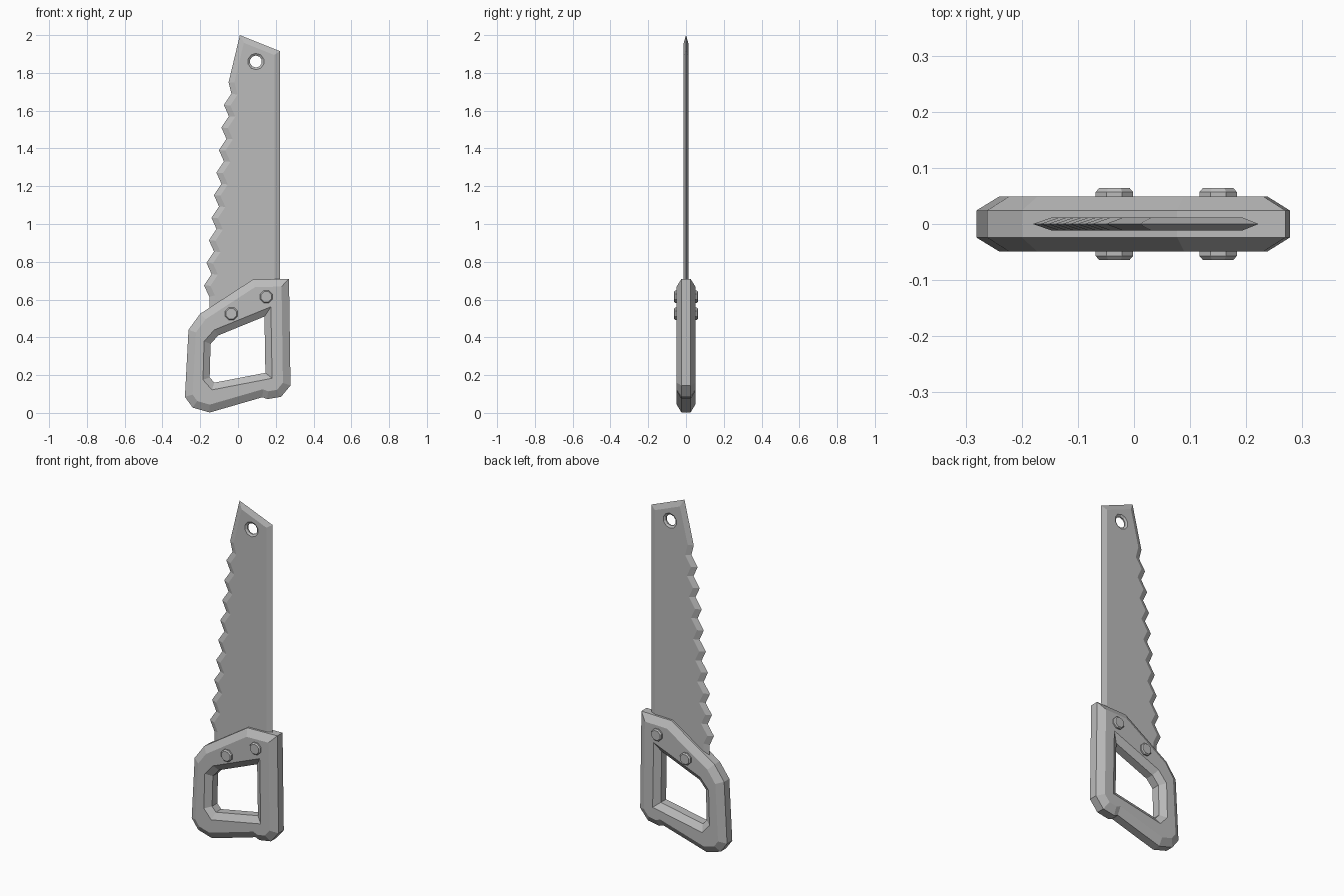
import bpy, bmesh, math
from mathutils import Vector

cube = bpy.data.objects.get("Cube")
if cube:
    bpy.data.objects.remove(cube, do_unlink=True)

grey = bpy.data.materials.new("light grey")
grey.use_nodes = True
grey.diffuse_color = (0.5, 0.5, 0.5, 1)
grey.node_tree.nodes["Principled BSDF"].inputs["Base Color"].default_value = (0.5, 0.5, 0.5, 1)


def ngon(cx, cz, radius, sides):
    turn = math.tau / sides
    return [(cx + radius * math.cos((i + .5) * turn), cz + radius * math.sin((i + .5) * turn))
            for i in range(sides)]


def oriented(points, anticlockwise):
    pts = [Vector(p) for p in points]
    area = sum(a.x * b.y - b.x * a.y for a, b in zip(pts, pts[1:] + pts[:1]))
    return pts if (area > 0) == anticlockwise else pts[::-1]


def mitre_offset(pts, dist):
    """Move a loop to its left by dist, keeping the edges parallel."""
    out = []
    for i, p in enumerate(pts):
        d1 = (p - pts[i - 1]).normalized()
        d2 = (pts[(i + 1) % len(pts)] - p).normalized()
        n1, n2 = Vector((-d1.y, d1.x)), Vector((-d2.y, d2.x))
        out.append(p + (n1 + n2) * dist / (1 + n1.dot(n2)))
    return out


def chamfered_plate(name, face_y, loops):
    """Plate in the xz plane; each loop is (points, bevel width, half rim thickness)."""
    bm = bmesh.new()
    caps = ([], [])
    for i, (points, inset, rim_y) in enumerate(loops):
        pts = oriented(points, i == 0)
        inner = mitre_offset(pts, inset)
        levels = [(inner, -face_y), (pts, -rim_y), (pts, rim_y), (inner, face_y)]
        if rim_y == 0:
            levels.pop(1)
        rings = [[bm.verts.new((p.x, y, p.y)) for p in ring] for ring, y in levels]
        for a, b in zip(rings, rings[1:]):
            for k in range(len(pts)):
                bm.faces.new((a[k - 1], a[k], b[k], b[k - 1]))
        for cap, ring in zip(caps, (rings[0], rings[-1])):
            cap.extend(bm.edges.get((ring[k - 1], ring[k])) for k in range(len(ring)))
    for cap, side in zip(caps, (-1, 1)):
        bmesh.ops.triangle_fill(bm, use_beauty=True, edges=cap, normal=(0, side, 0))
    bmesh.ops.recalc_face_normals(bm, faces=bm.faces)
    mesh = bpy.data.meshes.new(name)
    bm.to_mesh(mesh)
    bm.free()
    mesh.materials.append(grey)
    obj = bpy.data.objects.new(name, mesh)
    bpy.context.collection.objects.link(obj)
    return obj


# Blade: tapered outline with a zigzag of teeth and a hanging hole
outline = [(.222, .6), (.222, 1.915), (.01, 2.0), (-.05, 1.75)]
teeth = 9
for i in range(teeth):
    t = i / (teeth - 1)
    tip_x, tip_z = -.075 - .105 * t, 1.63 - .955 * t
    outline += [(tip_x + .04, tip_z + .06), (tip_x, tip_z)]
outline += [(-.152, .615), (-.152, .48)]
chamfered_plate("blade", .012, [(outline, .03, 0), (ngon(.095, 1.86, .032, 10), .011, .004)])

# Handle: chunky closed grip
grip = [(-.262, .44), (-.2, .525), (.077, .705), (.27, .71), (.278, .145), (.228, .085),
        (.155, .073), (.13, .083), (-.15, .002), (-.24, .028), (-.281, .085)]
opening = [(-.145, .365), (-.105, .41), (.14, .51), (.145, .212), (-.125, .16), (-.15, .188)]
chamfered_plate("handle", .049, [(grip, .04, .024), (opening, .035, .024)])

# Rivets: octagonal pins through the handle
for side, x, z in (("right", -.035, .525), ("left", .15, .615)):
    chamfered_plate(side + "_rivet", .064, [(ngon(x, z, .036, 8), .006, .057)])
